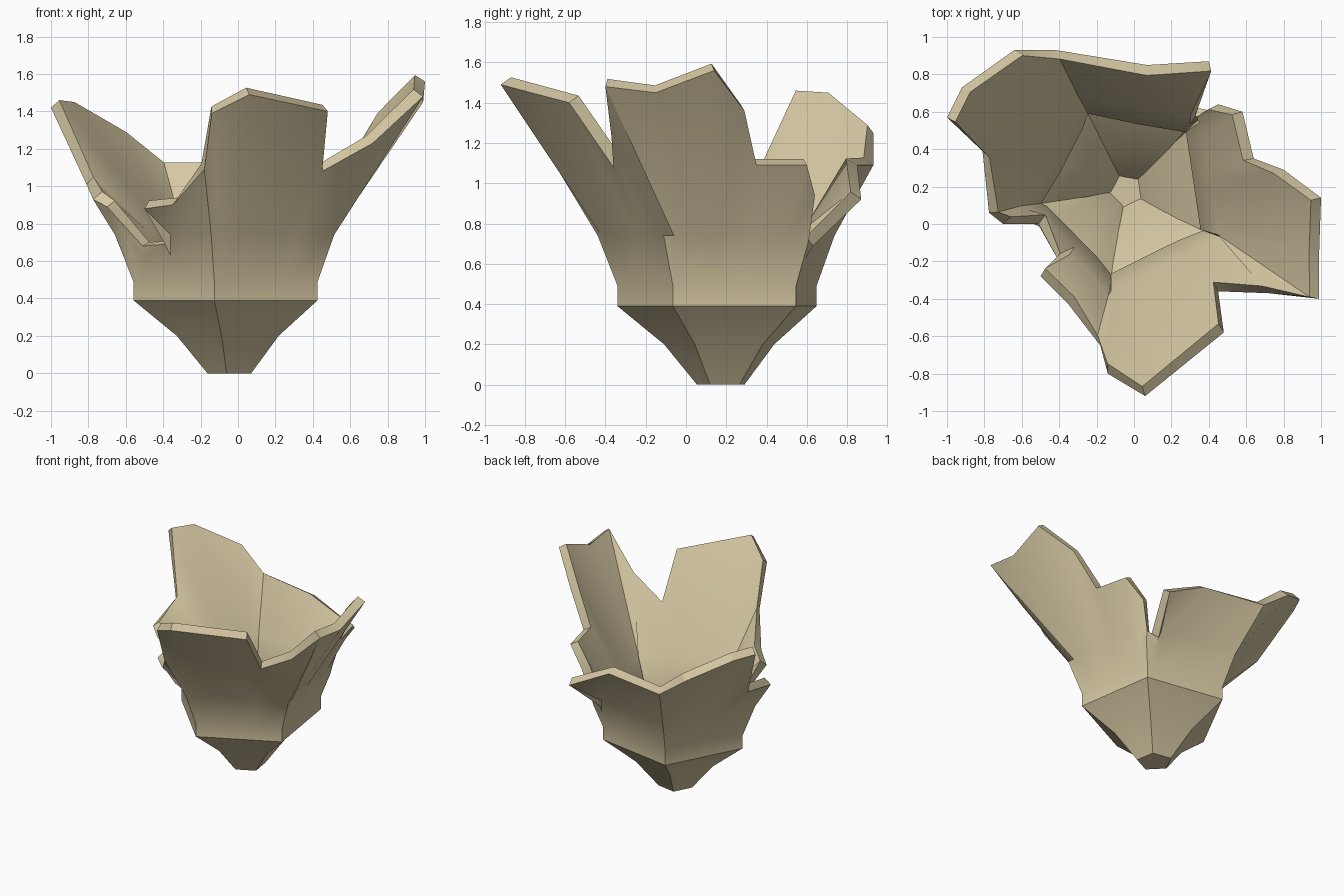
import bpy, bmesh, math
from mathutils import Vector

if "Cube" in bpy.data.objects:
    bpy.data.objects.remove(bpy.data.objects["Cube"])

CENTRE = Vector((-0.04, 0.178, 0))      # axis of the five-sided vessel
START = math.radians(-99.5)             # direction of the front corner
PROFILE = [(0.125, 0), (0.29, 0.2), (0.525, 0.39), (0.525, 0.49)]

# Broken rim, anticlockwise: position along the five sides, then x, y, z
RIM = [
    (0.00, -0.18, -0.65, 1.09), (0.06, -0.14, -0.80, 1.39),
    (0.23, 0.06, -0.92, 1.49), (0.60, 0.48, -0.58, 1.40),
    (0.69, 0.45, -0.36, 1.08),
    (1.00, 0.72, -0.37, 1.23), (1.07, 0.99, -0.40, 1.48),
    (1.20, 0.99, -0.15, 1.45), (1.37, 1.00, 0.14, 1.56),
    (1.49, 0.80, 0.29, 1.36), (1.57, 0.64, 0.35, 1.09),
    (1.83, 0.58, 0.60, 1.09), (1.93, 0.45, 0.64, 0.94),
    (2.00, 0.39, 0.61, 0.72), (2.09, 0.30, 0.63, 0.69),
    (2.17, 0.40, 0.87, 0.92), (2.50, 0.07, 0.85, 1.09),
    (3.00, -0.42, 0.93, 1.09), (3.20, -0.64, 0.93, 1.25),
    (3.44, -0.92, 0.73, 1.41), (3.56, -1.00, 0.57, 1.42),
    (3.65, -0.81, 0.39, 1.01),
    (4.00, -0.775, 0.06, 0.93), (4.11, -0.70, 0.00, 0.89),
    (4.22, -0.51, 0.00, 0.68), (4.53, -0.39, -0.22, 0.69),
    (4.58, -0.50, -0.28, 0.88), (4.73, -0.35, -0.43, 0.90),
]


def corner(i, r):
    a = START + i * math.tau / 5
    return CENTRE + Vector((r * math.cos(a), r * math.sin(a), 0))


def on_side(u, r, z):
    """Point at side position u on a pentagon of radius r at height z."""
    i = int(u)
    p = corner(i, r).lerp(corner(i + 1, r), u - i)
    p.z = z
    return p


# Outer skin: rings from the foot up to the jagged rim
bm = bmesh.new()
rings = [[bm.verts.new(on_side(row[0], r, z)) for row in RIM] for r, z in PROFILE]
bend = []
for u, x, y, z in RIM:
    h = min(0.74, z - 0.06)
    bend.append(bm.verts.new(on_side(u, 0.525 + (h - 0.49) * 0.40, h)))
rings.append(bend)
rings.append([bm.verts.new(row[1:]) for row in RIM])
n = len(RIM)
for low, high in zip(rings, rings[1:]):
    for j in range(n):
        k = (j + 1) % n
        bm.faces.new((low[j], low[k], high[k], high[j]))
bm.faces.new(rings[0][::-1])

mesh = bpy.data.meshes.new("broken_shell")
bm.to_mesh(mesh)
bm.free()
shell = bpy.data.objects.new("broken_shell", mesh)
bpy.context.collection.objects.link(shell)

# One flat colour
tan = bpy.data.materials.new("pale_tan")
tan.diffuse_color = (0.66, 0.57, 0.36, 1)
tan.use_nodes = True
tan.node_tree.nodes["Principled BSDF"].inputs["Base Color"].default_value = tan.diffuse_color
mesh.materials.append(tan)

# Wall thickness towards the inside
wall = shell.modifiers.new("wall", "SOLIDIFY")
wall.thickness = 0.065
wall.offset = -1
bpy.context.view_layer.objects.active = shell
shell.select_set(True)
bpy.ops.object.modifier_apply(modifier="wall")
bpy.ops.object.shade_smooth_by_angle(angle=math.radians(32))
